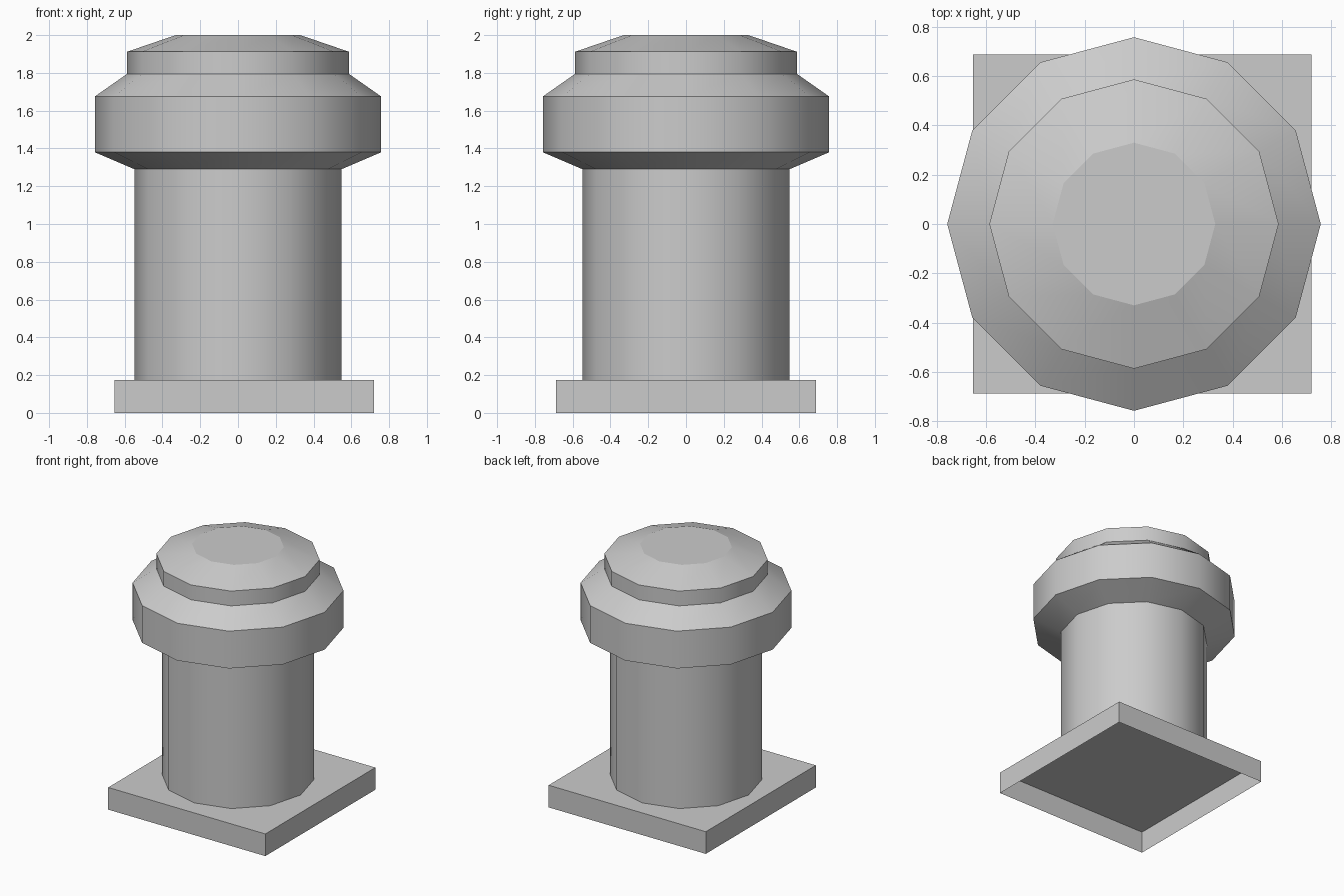
import bpy
import bmesh
import math

default = bpy.data.objects.get("Cube")
if default:
    bpy.data.objects.remove(default, do_unlink=True)

SIDES = 12

stone = bpy.data.materials.new("plain_grey")
stone.use_nodes = True
grey = (0.6, 0.6, 0.6, 1)
stone.diffuse_color = grey
stone.node_tree.nodes["Principled BSDF"].inputs["Base Color"].default_value = grey


def add_object(name, bm):
    bmesh.ops.recalc_face_normals(bm, faces=bm.faces)
    # Open shells: make sure the normals point away from the axis
    side = max(bm.faces, key=lambda f: abs(f.normal.x))
    if side.normal.x * side.calc_center_median().x < 0:
        bmesh.ops.reverse_faces(bm, faces=bm.faces)
    mesh = bpy.data.meshes.new(name)
    bm.to_mesh(mesh)
    bm.free()
    mesh.materials.append(stone)
    obj = bpy.data.objects.new(name, mesh)
    bpy.context.collection.objects.link(obj)
    return obj


def turned_part(name, profile, closed_top=False):
    """Revolve (radius, height) pairs into a faceted, smoothly shaded shell."""
    bm = bmesh.new()
    rings = []
    for radius, z in profile:
        angles = [math.tau * i / SIDES for i in range(SIDES)]
        rings.append([bm.verts.new((radius * math.cos(a), radius * math.sin(a), z))
                      for a in angles])
    for low, high in zip(rings, rings[1:]):
        for i in range(SIDES):
            j = (i + 1) % SIDES
            bm.faces.new((low[i], low[j], high[j], high[i]))
    if closed_top:
        bm.faces.new(rings[-1])
    obj = add_object(name, bm)

    bpy.ops.object.select_all(action="DESELECT")
    obj.select_set(True)
    bpy.context.view_layer.objects.active = obj
    bpy.ops.object.shade_smooth_by_angle(angle=math.radians(35))
    # The flat crown keeps a crisp facet
    for face in obj.data.polygons:
        if len(face.vertices) > 4:
            face.use_smooth = False
    return obj


# Square plinth, open underneath and set slightly to the left of the column
base_half, base_top, base_x = 0.687, 0.175, 0.033
bm = bmesh.new()
bmesh.ops.create_cube(bm, size=1)
for v in bm.verts:
    v.co = (v.co.x * 2 * base_half + base_x,
            v.co.y * 2 * base_half,
            (v.co.z + 0.5) * base_top)
underside = [f for f in bm.faces if f.calc_center_median().z < 0.01]
bmesh.ops.delete(bm, geom=underside, context="FACES_ONLY")
add_object("square_base", bm)

# Column, flared collar and domed cap share their meeting rings
turned_part("column", [(0.548, base_top), (0.548, 1.29)])
turned_part("collar", [(0.548, 1.29), (0.758, 1.38), (0.758, 1.675), (0.587, 1.795)])
turned_part("cap", [(0.587, 1.795), (0.587, 1.912), (0.33, 2.0)], closed_top=True)
